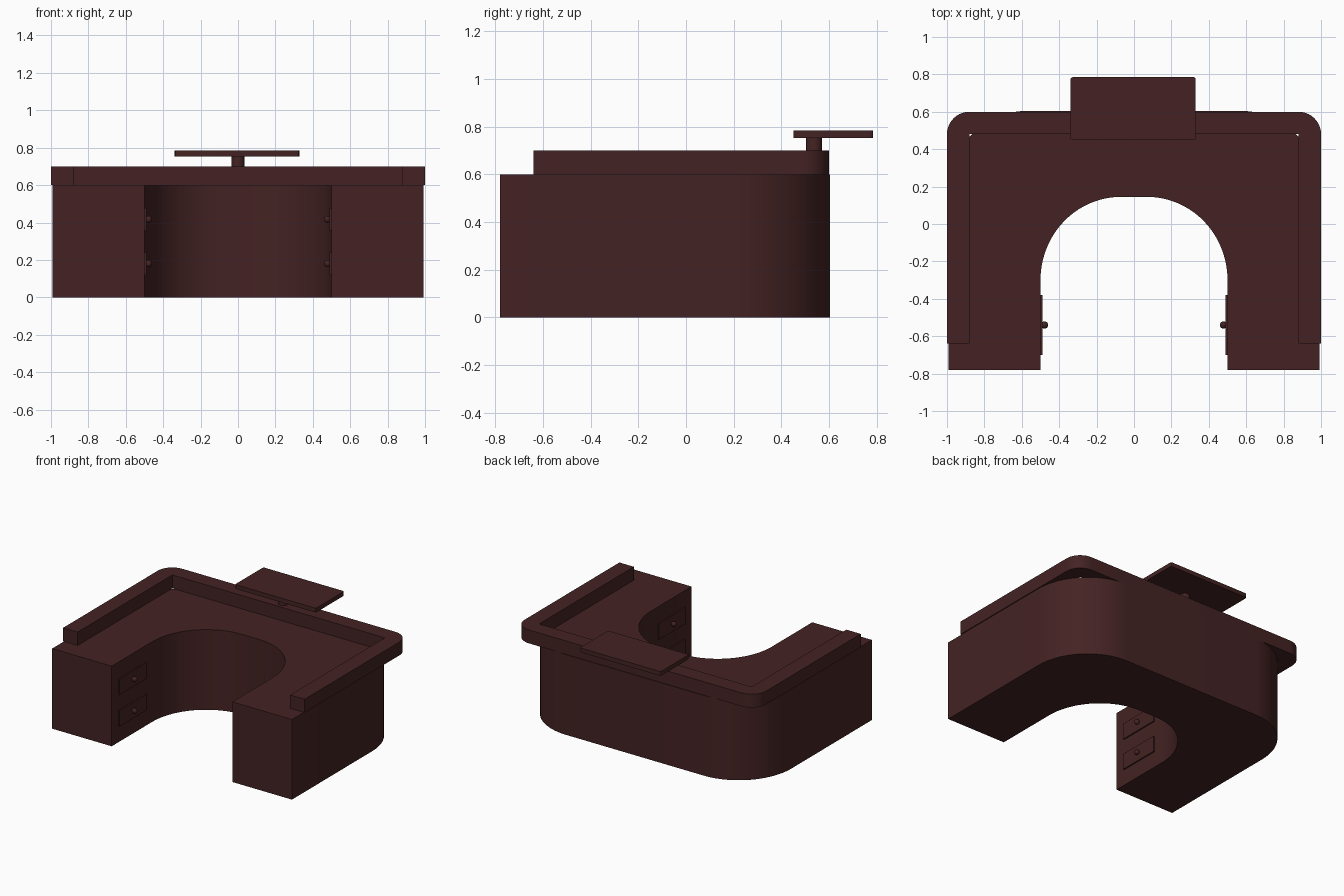
import bpy, bmesh, math
from mathutils import Matrix

if "Cube" in bpy.data.objects:
    bpy.data.objects.remove(bpy.data.objects["Cube"])

wood = bpy.data.materials.new("dark brown wood")
wood.diffuse_color = (0.058, 0.0165, 0.017, 1)
wood.use_nodes = True
wood.node_tree.nodes["Principled BSDF"].inputs["Base Color"].default_value = wood.diffuse_color


def finish(name, bm, smooth=True):
    bmesh.ops.recalc_face_normals(bm, faces=bm.faces)
    me = bpy.data.meshes.new(name)
    bm.to_mesh(me)
    bm.free()
    me.materials.append(wood)
    ob = bpy.data.objects.new(name, me)
    bpy.context.collection.objects.link(ob)
    if smooth:
        bpy.ops.object.select_all(action='DESELECT')
        ob.select_set(True)
        bpy.context.view_layer.objects.active = ob
        bpy.ops.object.shade_smooth_by_angle(angle=math.radians(30))
    return ob


def arc(cx, cy, a, b, n):
    """Quarter ellipse from +x round to +y."""
    return [(cx + a * math.cos(math.pi / 2 * i / n),
             cy + b * math.sin(math.pi / 2 * i / n)) for i in range(n + 1)]


def mirrored(half):
    return half + [(-x, y) for x, y in reversed(half)]


def u_prism(name, outer, inner, z0, z1):
    """U-shaped prism; each half profile runs from the right front to the back."""
    pts = mirrored(outer) + list(reversed(mirrored(inner)))
    bm = bmesh.new()
    face = bm.faces.new([bm.verts.new((x, y, z0)) for x, y in pts])
    ext = bmesh.ops.extrude_face_region(bm, geom=[face], use_keep_orig=True)
    for v in ext["geom"]:
        if isinstance(v, bmesh.types.BMVert):
            v.co.z = z1
    bmesh.ops.triangulate(bm, faces=[f for f in bm.faces if len(f.verts) > 4])
    return finish(name, bm)


def box(name, x0, x1, y0, y1, z0, z1, bevel=0):
    bm = bmesh.new()
    bmesh.ops.create_cube(bm, size=1)
    for v in bm.verts:
        v.co = ((x0 + x1) / 2 + v.co.x * (x1 - x0),
                (y0 + y1) / 2 + v.co.y * (y1 - y0),
                (z0 + z1) / 2 + v.co.z * (z1 - z0))
    if bevel:
        edges = [e for e in bm.edges if abs(e.verts[0].co.z - e.verts[1].co.z) > 1e-4]
        bmesh.ops.bevel(bm, geom=edges, offset=bevel, segments=3, affect='EDGES', profile=0.5)
    return finish(name, bm)


# Desk body with a curved knee space
u_prism("desk_body",
        [(0.993, -0.78)] + arc(0.57, 0.17, 0.423, 0.435, 20),
        [(0.5, -0.78)] + arc(0.07, -0.3, 0.43, 0.445, 20), 0, 0.6)

# Raised rim round the outer edge
u_prism("raised_rim",
        [(1.0, -0.64)] + arc(0.88, 0.48, 0.12, 0.12, 10),
        [(0.88, -0.64), (0.88, 0.48)], 0.6, 0.7)

# Shelf plate and its post
box("shelf_plate", -0.34, 0.33, 0.45, 0.785, 0.753, 0.785, 0.012)
bm = bmesh.new()
bmesh.ops.create_cone(bm, cap_ends=True, segments=32, radius1=0.034, radius2=0.034,
                      depth=0.06, matrix=Matrix.Translation((0, 0.537, 0.727)))
finish("shelf_post", bm)

# Drawers facing the knee space, two on each side
for side, label in ((-1, "left"), (1, "right")):
    for z, level in ((0.18, "lower"), (0.417, "upper")):
        xs = sorted((side * 0.49, side * 0.505))
        box(f"{label}_{level}_drawer", *xs, -0.7, -0.38, z - 0.06, z + 0.06)
        bm = bmesh.new()
        bmesh.ops.create_uvsphere(bm, u_segments=16, v_segments=10, radius=0.019,
                                  matrix=Matrix.Translation((side * 0.478, -0.54, z)))
        finish(f"{label}_{level}_knob", bm)
